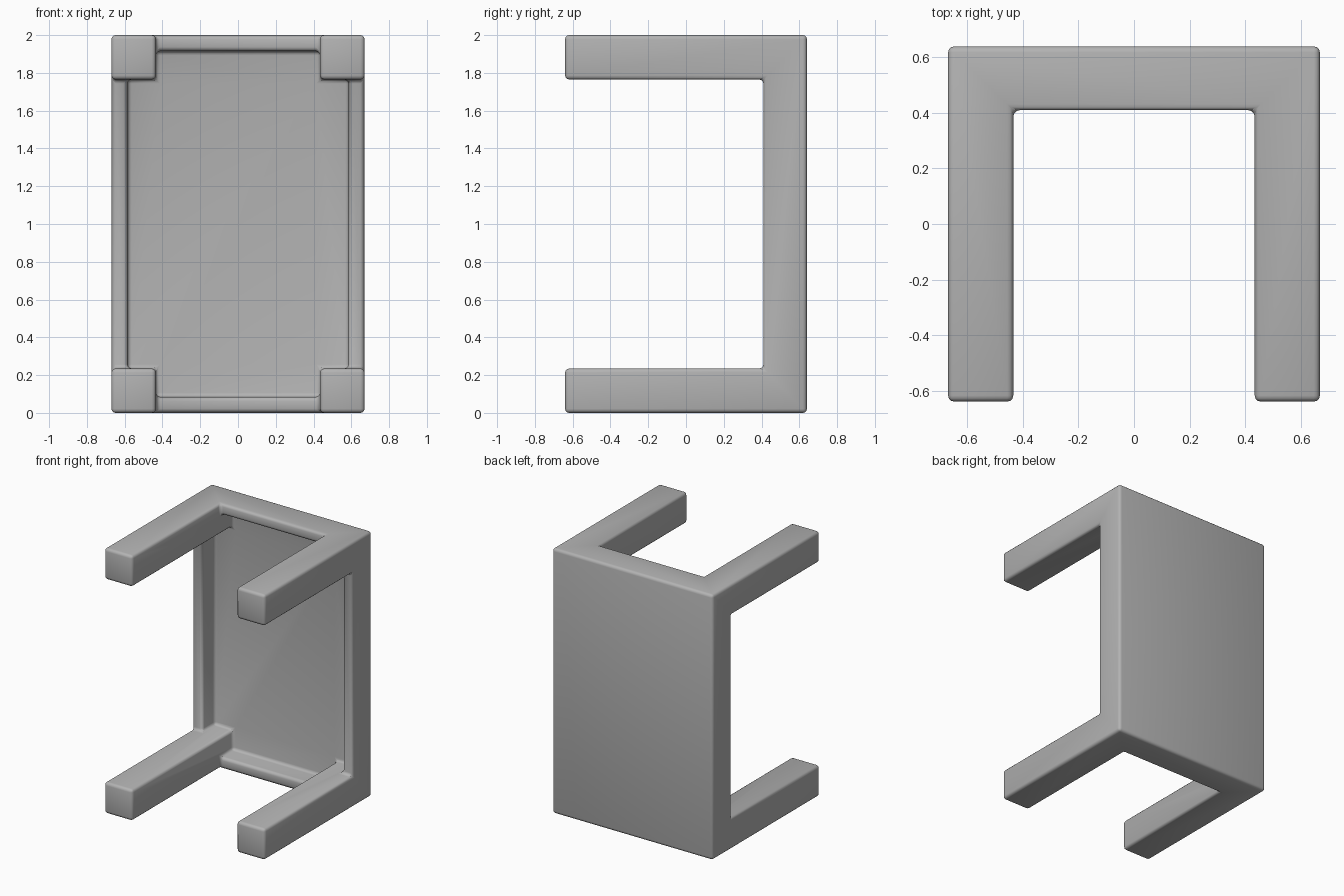
import bpy
import bmesh
import math

if "Cube" in bpy.data.objects:
    bpy.data.objects.remove(bpy.data.objects["Cube"])

HX, HY, H = 0.67, 0.64, 2.0      # half width, half depth, height
LEG = 0.235                      # leg thickness
RIM = 0.085                      # frame width around the recess
Y_RIM, Y_PANEL = 0.41, 0.56      # frame front, recess floor

grey = bpy.data.materials.new("plain grey")
grey.diffuse_color = (0.45, 0.45, 0.45, 1)
grey.use_nodes = True
grey.node_tree.nodes["Principled BSDF"].inputs["Base Color"].default_value = grey.diffuse_color


def box(name, x, y, z):
    """Box spanning the given (min, max) ranges."""
    bm = bmesh.new()
    bmesh.ops.create_cube(bm, size=1)
    for v in bm.verts:
        v.co = [r[0] if c < 0 else r[1] for c, r in zip(v.co, (x, y, z))]
    me = bpy.data.meshes.new(name)
    bm.to_mesh(me)
    bm.free()
    me.materials.append(grey)
    ob = bpy.data.objects.new(name, me)
    bpy.context.collection.objects.link(ob)
    return ob


def combine(target, other, operation):
    """Apply a boolean and discard the second object."""
    bpy.context.view_layer.objects.active = target
    mod = target.modifiers.new("combine", 'BOOLEAN')
    mod.operation, mod.solver, mod.object = operation, 'EXACT', other
    bpy.ops.object.modifier_apply(modifier=mod.name)
    bpy.data.objects.remove(other)


# Table top standing on its short edge, hollowed on the underside
table = box("table", (-HX, HX), (Y_RIM, HY), (0, H))
recess = box("recess", (-HX + RIM, HX - RIM), (0, Y_PANEL), (RIM, H - RIM))
combine(table, recess, 'DIFFERENCE')

# Four square legs reaching forward from the corners
for sx in (-1, 1):
    for z in (0, H - LEG):
        x = sorted((sx * HX, sx * (HX - LEG)))
        leg = box("leg", x, (-HY, 0.6), (z, z + LEG))
        combine(table, leg, 'UNION')

# Merge coplanar faces, then round the edges
bm = bmesh.new()
bm.from_mesh(table.data)
bmesh.ops.remove_doubles(bm, verts=bm.verts, dist=1e-4)
bmesh.ops.dissolve_limit(bm, angle_limit=math.radians(1),
                         verts=bm.verts, edges=bm.edges)
bm.to_mesh(table.data)
bm.free()

bevel = table.modifiers.new("rounded edges", 'BEVEL')
bevel.width, bevel.segments = 0.022, 3
bevel.limit_method, bevel.angle_limit = 'ANGLE', math.radians(40)

bpy.context.view_layer.objects.active = table
table.select_set(True)
bpy.ops.object.modifier_apply(modifier=bevel.name)
bpy.ops.object.shade_smooth_by_angle(angle=math.radians(35))
